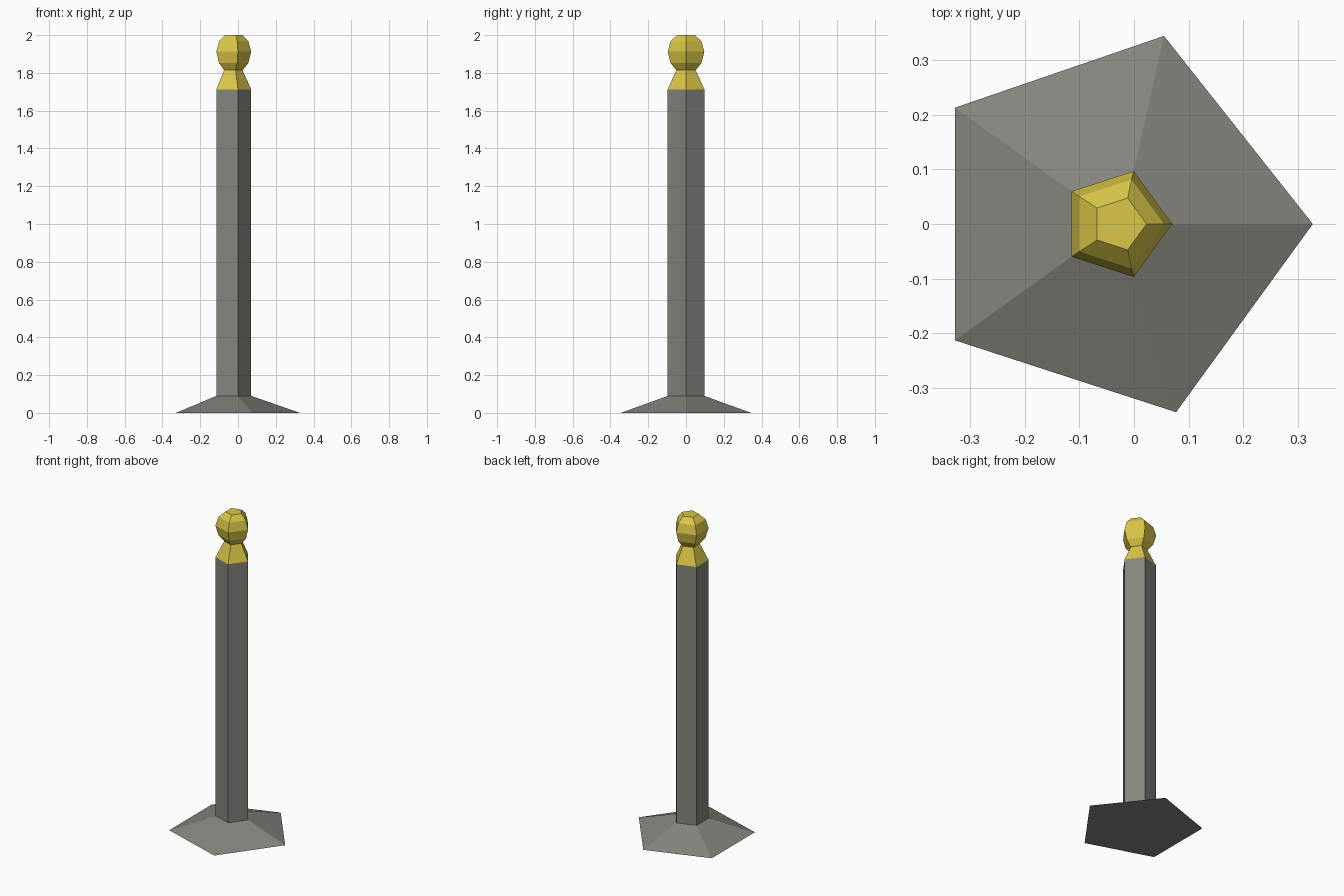
import bpy, bmesh, math

if "Cube" in bpy.data.objects:
    bpy.data.objects.remove(bpy.data.objects["Cube"])


def material(name, rgb):
    m = bpy.data.materials.new(name)
    m.diffuse_color = (*rgb, 1)
    m.use_nodes = True
    m.node_tree.nodes["Principled BSDF"].inputs["Base Color"].default_value = m.diffuse_color
    return m


def ring(cx, r, z):
    """Pentagon with one corner pointing along +x."""
    return [(cx + r * math.cos(i * math.tau / 5), r * math.sin(i * math.tau / 5), z)
            for i in range(5)]


def loft(name, rings, mat, cap_bottom=False, cap_top=False):
    bm = bmesh.new()
    loops = [[bm.verts.new(p) for p in r] for r in rings]
    for a, b in zip(loops, loops[1:]):
        for i in range(5):
            j = (i + 1) % 5
            bm.faces.new((a[i], a[j], b[j], b[i]))
    if cap_bottom:
        bm.faces.new(loops[0][::-1])
    if cap_top:
        bm.faces.new(loops[-1])
    me = bpy.data.meshes.new(name)
    bm.to_mesh(me)
    bm.free()
    me.materials.append(mat)
    ob = bpy.data.objects.new(name, me)
    bpy.context.collection.objects.link(ob)
    return ob


stone = material("warm grey", (0.235, 0.23, 0.205))
gold = material("gold", (0.70, 0.57, 0.065))

# Flared foot, with one slightly uneven corner
foot = ring(-0.035, 0.363, 0)
foot[1] = (0.055, 0.345, 0)
loft("flared_foot", [foot, ring(-0.032, 0.102, 0.09)], stone, cap_bottom=True)

# Five-sided shaft
loft("shaft", [ring(-0.032, 0.102, 0.09), ring(-0.032, 0.102, 1.713)], stone)

# Gold finial: tapered collar, neck and faceted ball
profile = [(-0.032, 0.102, 1.713), (-0.030, 0.054, 1.814), (-0.031, 0.086, 1.852),
           (-0.032, 0.102, 1.912), (-0.031, 0.086, 1.967), (-0.027, 0.050, 2.0)]
loft("finial", [ring(*p) for p in profile], gold, cap_top=True)
